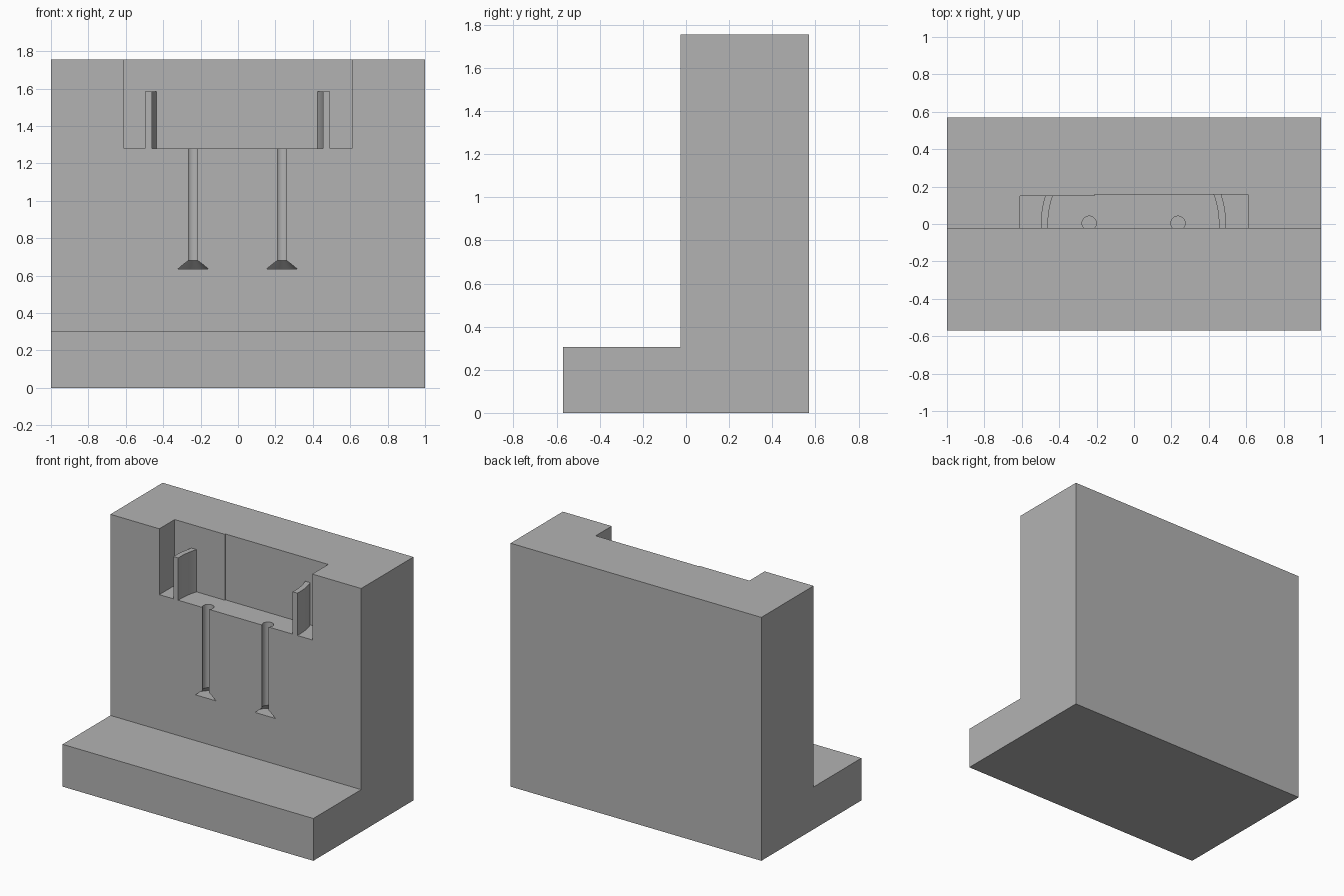
import bpy, bmesh
from math import cos, sin, radians, tau

cube = bpy.data.objects.get("Cube")
if cube:
    bpy.data.objects.remove(cube, do_unlink=True)

grey = bpy.data.materials.new("plain grey")
grey.use_nodes = True
grey.diffuse_color = (0.45, 0.45, 0.45, 1)
grey.node_tree.nodes["Principled BSDF"].inputs["Base Color"].default_value = grey.diffuse_color


def loft(name, rings):
    """Closed solid skinned through rings of equal point count."""
    bm = bmesh.new()
    loops = [[bm.verts.new(p) for p in ring] for ring in rings]
    n = len(loops[0])
    for a, b in zip(loops, loops[1:]):
        for i in range(n):
            j = (i + 1) % n
            bm.faces.new((a[i], a[j], b[j], b[i]))
    bm.faces.new(loops[0])
    bm.faces.new(loops[-1])
    bmesh.ops.recalc_face_normals(bm, faces=bm.faces)
    mesh = bpy.data.meshes.new(name)
    bm.to_mesh(mesh)
    bm.free()
    mesh.materials.append(grey)
    obj = bpy.data.objects.new(name, mesh)
    bpy.context.collection.objects.link(obj)
    return obj


def prism(name, outline, z0, z1):
    return loft(name, [[(x, y, z) for x, y in outline] for z in (z0, z1)])


def cut(target, cutter):
    """Subtract the cutter from the target and discard it."""
    mod = target.modifiers.new("cut", "BOOLEAN")
    mod.operation = "DIFFERENCE"
    mod.solver = "EXACT"
    mod.object = cutter
    bpy.context.view_layer.objects.active = target
    bpy.ops.object.modifier_apply(modifier=mod.name)
    bpy.data.objects.remove(cutter, do_unlink=True)


FRONT, FLOOR, TOP = -0.025, 1.28, 1.755

# L-shaped body: tall wall with a low step in front
side = [(-0.57, 0), (0.57, 0), (0.57, TOP), (FRONT, TOP), (FRONT, 0.305), (-0.57, 0.305)]
body = loft("stepped_wall", [[(x, y, z) for y, z in side] for x in (-1, 1)])

# Pocket open to the top and front, its back slightly stepped
pocket = prism("pocket_cutter", [(-0.61, -0.2), (0.61, -0.2), (0.61, 0.157),
                                 (-0.21, 0.157), (-0.21, 0.15), (-0.61, 0.15)], FLOOR, 2)

# Two curved fins left standing in the pocket
for s in (-1, 1):
    angles = [radians(-18 + 3 * i) for i in range(15)]
    arc = [(0.495 * cos(a), 0.495 * sin(a)) for a in angles]
    arc += [(0.457 * cos(a), 0.457 * sin(a)) for a in reversed(angles)]
    cut(pocket, prism("fin", [(s * x - 0.003, y) for x, y in arc], 1.2, 1.585))
cut(body, pocket)

# Two vertical bores, each flaring to a cone at its foot
for x in (-0.24, 0.235):
    rings = [[(x + r * cos(tau * i / 48), 0.004 + r * sin(tau * i / 48), z) for i in range(48)]
             for r, z in ((0.087, 0.635), (0.038, 0.68), (0.038, FLOOR + 0.1))]
    cut(body, loft("bore_cutter", rings))

bpy.ops.object.select_all(action="DESELECT")
body.select_set(True)
bpy.context.view_layer.objects.active = body
bpy.ops.object.shade_smooth_by_angle(angle=radians(25))
